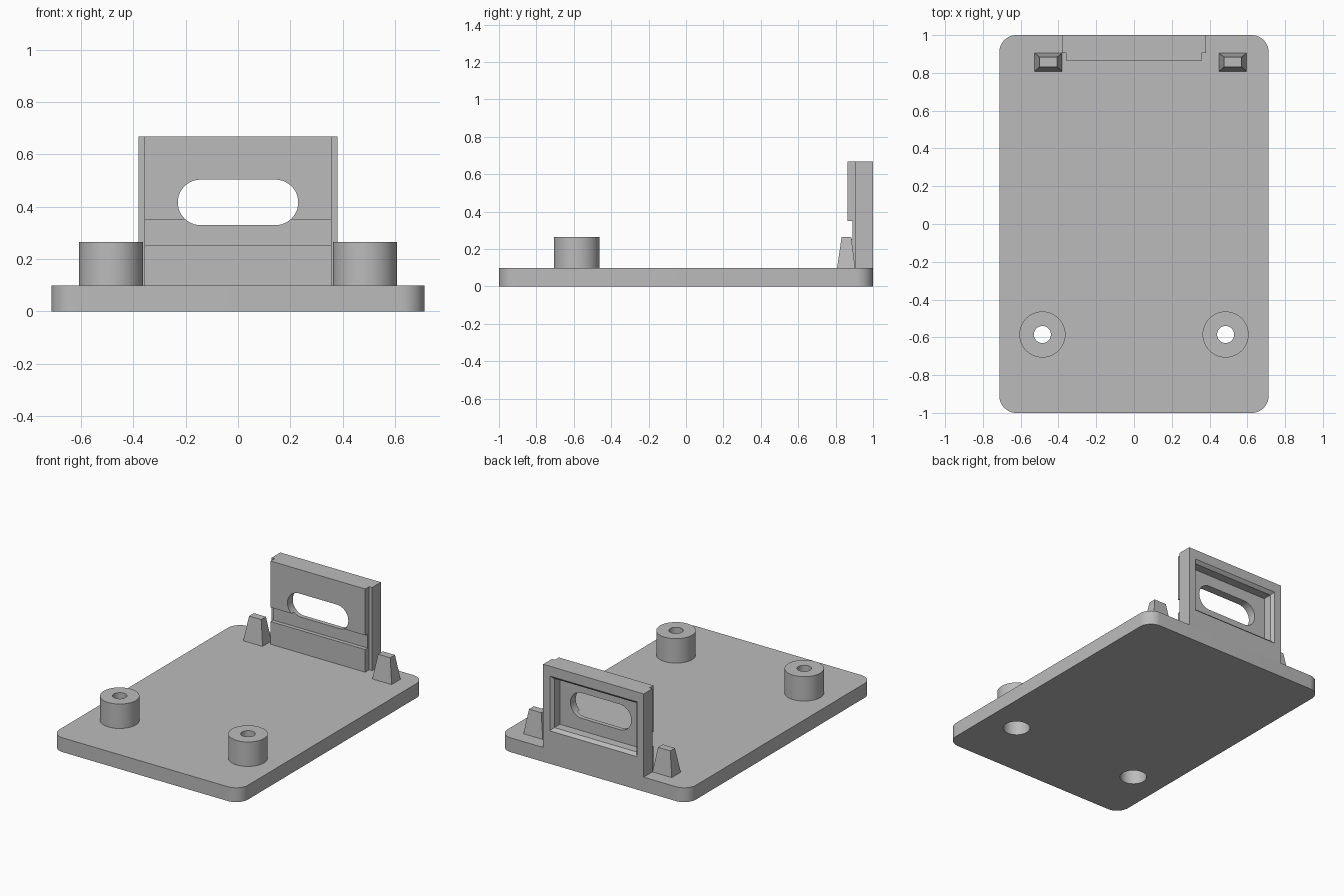
import bpy, bmesh
from math import pi, sin, cos

if "Cube" in bpy.data.objects:
    bpy.data.objects.remove(bpy.data.objects["Cube"], do_unlink=True)

grey = bpy.data.materials.new("plain grey")
grey.use_nodes = True
grey.diffuse_color = (0.5, 0.5, 0.5, 1)
grey.node_tree.nodes["Principled BSDF"].inputs["Base Color"].default_value = (0.5, 0.5, 0.5, 1)


def finish(bm, name):
    bmesh.ops.recalc_face_normals(bm, faces=bm.faces)
    mesh = bpy.data.meshes.new(name)
    bm.to_mesh(mesh)
    bm.free()
    mesh.materials.append(grey)
    obj = bpy.data.objects.new(name, mesh)
    bpy.context.collection.objects.link(obj)
    return obj


def loft(name, *rings):
    """Closed solid through rings with equal point counts."""
    bm = bmesh.new()
    loops = [[bm.verts.new(p) for p in ring] for ring in rings]
    n = len(loops[0])
    for a, b in zip(loops, loops[1:]):
        for i in range(n):
            j = (i + 1) % n
            bm.faces.new((a[i], a[j], b[j], b[i]))
    bm.faces.new(loops[0])
    bm.faces.new(loops[-1])
    return finish(bm, name)


def rect(x0, x1, v0, v1):
    return [(x0, v0), (x1, v0), (x1, v1), (x0, v1)]


def flat(points, z):
    return [(x, y, z) for x, y in points]


def upright(points, y):
    return [(x, y, z) for x, z in points]


def rounded(hx, hy, r, cy=0, steps=12):
    """Rounded rectangle outline."""
    points = []
    for k, (sx, sy) in enumerate([(1, 1), (-1, 1), (-1, -1), (1, -1)]):
        for i in range(steps + 1):
            a = (k + i / steps) * pi / 2
            points.append((sx * (hx - r) + r * cos(a), cy + sy * (hy - r) + r * sin(a)))
    return points


def circle(cx, cy, r, n=48):
    return [(cx + r * cos(2 * pi * i / n), cy + r * sin(2 * pi * i / n)) for i in range(n)]


def cut(obj, *cutters):
    for c in cutters:
        c.hide_render = True
        mod = obj.modifiers.new("cut", 'BOOLEAN')
        mod.operation = 'DIFFERENCE'
        mod.solver = 'EXACT'
        mod.object = c
        bpy.context.view_layer.objects.active = obj
        bpy.ops.object.modifier_apply(modifier=mod.name)
        bpy.data.objects.remove(c, do_unlink=True)


def smooth(obj):
    bpy.ops.object.select_all(action='DESELECT')
    obj.select_set(True)
    bpy.context.view_layer.objects.active = obj
    bpy.ops.object.shade_smooth_by_angle(angle=0.5)


TOP = 0.098      # upper face of the base
BOSS_X, BOSS_Y = 0.485, -0.585

# Base plate with rounded corners and screw recesses
outline = rounded(0.713, 1.0, 0.09)
base = loft("base_plate", flat(outline, 0), flat(outline, TOP))
for side in (-1, 1):
    hole = circle(side * BOSS_X, BOSS_Y, 0.085)
    cut(base, loft("recess_cutter", flat(hole, -0.1), flat(hole, 0.3)))
smooth(base)

# Hollow screw bosses: narrow bore on top, wide recess beneath
boss_profile = [(0.045, 0.2), (0.045, 0.265), (0.122, 0.265),
                (0.122, TOP), (0.085, TOP), (0.085, 0.2)]
for side, label in ((-1, "right"), (1, "left")):
    bm = bmesh.new()
    loops = [[bm.verts.new(p) for p in flat(circle(side * BOSS_X, BOSS_Y, r), z)]
             for r, z in boss_profile]
    for a, b in zip(loops, loops[1:] + loops[:1]):
        for i in range(len(a)):
            j = (i + 1) % len(a)
            bm.faces.new((a[i], a[j], b[j], b[i]))
    smooth(finish(bm, label + "_screw_boss"))

# Tapered locating posts
for x, label in ((-0.453, "right"), (0.523, "left")):
    loft(label + "_post",
         flat(rect(x - 0.073, x + 0.073, 0.808, 0.905), TOP),
         flat(rect(x - 0.046, x + 0.046, 0.832, 0.883), 0.265))

# End wall with stepped sides
half = [(0.38, 1.0), (0.38, 0.905), (0.358, 0.905), (0.358, 0.863)]
plan = half + [(-x, y) for x, y in reversed(half)]
wall = loft("end_wall", flat(plan, TOP), flat(plan, 0.667))

# Front groove, rear pocket with chamfered rim, and slot opening
groove = rect(-0.5, 0.5, 0.8, 0.89)
slot = rounded(0.23, 0.087, 0.087, cy=0.416)
pocket = rect(-0.31, 0.31, 0.245, 0.58)
mouth = rect(-0.33, 0.33, 0.225, 0.6)
cut(wall,
    loft("groove_cutter", flat(groove, 0.253), flat(groove, 0.35)),
    loft("pocket_cutter", upright(pocket, 0.92), upright(pocket, 0.98),
         upright(mouth, 1.0), upright(mouth, 1.1)),
    loft("slot_cutter", upright(slot, 0.7), upright(slot, 1.2)))
smooth(wall)
